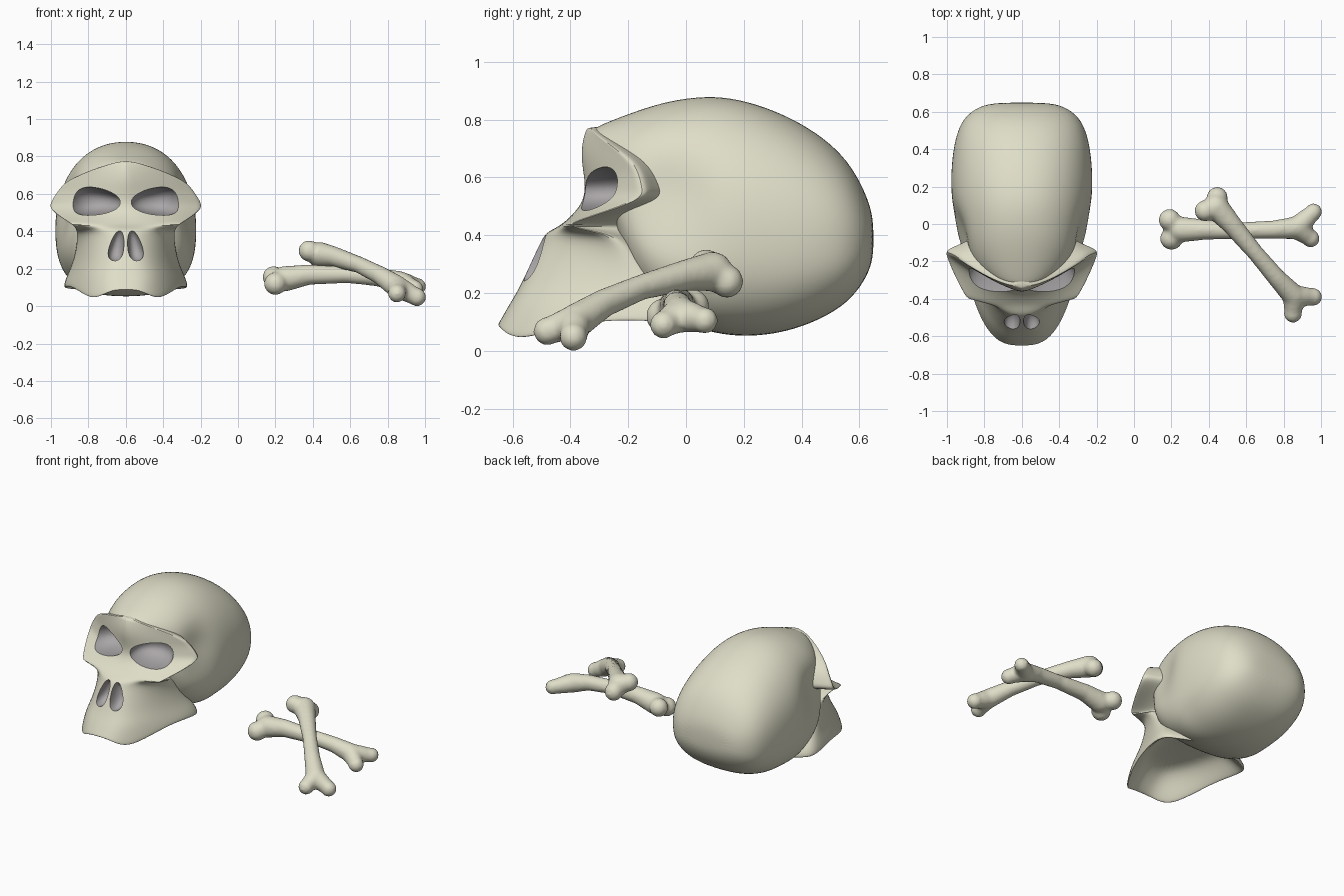
import bpy, bmesh, math
from mathutils import Vector, Matrix

if "Cube" in bpy.data.objects:
    bpy.data.objects.remove(bpy.data.objects["Cube"])

SX = -0.6  # skull centre line


def material(name, col):
    m = bpy.data.materials.new(name)
    m.diffuse_color = (*col, 1)
    m.use_nodes = True
    m.node_tree.nodes["Principled BSDF"].inputs["Base Color"].default_value = m.diffuse_color
    return m


BONE = material("bone", (0.74, 0.73, 0.58))
HOLLOW = material("hollow", (0.40, 0.38, 0.39))


def loft(bm, rings):
    """Skin a stack of closed rings and cap both ends."""
    vs = [[bm.verts.new(p) for p in r] for r in rings]
    n = len(vs[0])
    for a, b in zip(vs, vs[1:]):
        for i in range(n):
            j = (i + 1) % n
            bm.faces.new((a[i], a[j], b[j], b[i]))
    bm.faces.new(vs[0])
    bm.faces.new(vs[-1])


def finish(name, bm, mat):
    bmesh.ops.recalc_face_normals(bm, faces=bm.faces)
    me = bpy.data.meshes.new(name)
    bm.to_mesh(me)
    bm.free()
    me.materials.append(mat)
    ob = bpy.data.objects.new(name, me)
    bpy.context.collection.objects.link(ob)
    return ob


def apply_all(ob, angle=35):
    bpy.ops.object.select_all(action='DESELECT')
    bpy.context.view_layer.objects.active = ob
    ob.select_set(True)
    for m in list(ob.modifiers):
        bpy.ops.object.modifier_apply(modifier=m.name)
    bpy.ops.object.shade_smooth_by_angle(angle=math.radians(angle))


# Cranium: cross-sections from forehead to back (y, bottom, top, half width)
sections = [(-.335, .71, .762, .06), (-.29, .58, .785, .17), (-.2, .24, .822, .30),
            (-.1, .14, .857, .352), (0, .09, .878, .368), (.1, .058, .885, .377),
            (.2, .047, .870, .381), (.3, .055, .837, .378), (.4, .08, .79, .368),
            (.5, .125, .722, .345), (.575, .18, .64, .305), (.63, .26, .53, .23),
            (.65, .33, .45, .13)]
rings = []
for y, z0, z1, w in sections:
    zm = z0 + .45 * (z1 - z0)
    ring = []
    for k in range(28):
        a = math.tau * k / 28
        c, s = math.cos(a), math.sin(a)
        e = 2 / 2.15 if s > 0 else 2 / (3 if y < .15 else 2.6)
        x = w * math.copysign(abs(c) ** e, c)
        z = zm + (z1 - zm if s > 0 else zm - z0) * math.copysign(abs(s) ** e, s)
        # temple hollow behind the brow
        x *= 1 - .2 * math.exp(-((y + .06) / .11) ** 2 - ((z - .54) / .14) ** 2)
        ring.append((SX + x, y, z))
    rings.append(ring)
bm = bmesh.new()
loft(bm, rings)
cranium = finish("cranium", bm, BONE)

# Face: horizontal rings from jaw rim to brow (z, front y, half width, side y, curve)
rows = [(.085, -.655, .35, -.03, 3.1), (.11, -.64, .35, -.03, 3.1), (.16, -.612, .335, -.05, 3),
        (.22, -.575, .305, -.10, 2.8), (.31, -.535, .28, -.16, 2.5),
        (.38, -.502, .275, -.22, 2.2), (.41, -.485, .28, -.28, 2.3),
        (.43, -.44, .295, -.42, 3), (.455, -.41, .335, -.36, 2.6),
        (.49, -.375, .395, -.24, 2.2), (.53, -.355, .437, -.135, 1.7),
        (.57, -.352, .417, -.145, 1.5), (.615, -.358, .385, -.155, 1.4),
        (.665, -.366, .345, -.185, 1.3), (.72, -.362, .22, -.265, 1.2),
        (.755, -.35, .11, -.315, 1.2), (.775, -.342, .03, -.335, 1.2)]
N = 16


def face_ring(z, yf, w, ys, p, rim=0.0, shrink=1.0):
    pts = []
    for i in range(N + 1):
        u = -1 + 2 * i / N
        dz = -rim * math.exp(-((abs(u) - .5) / .2) ** 2)
        dz += rim * .6 * math.exp(-((abs(u) - .88) / .12) ** 2)
        pts.append((w * u, yf + (ys - yf) * abs(u) ** p, z + dz))
    yb = max(ys + .1, -.1)
    pts += [(w * .72, ys + .04, z), (w * .5, yb, z), (-w * .5, yb, z), (-w * .72, ys + .04, z)]
    return [(SX + x * shrink, -.25 + (y + .25) * shrink, zz) for x, y, zz in pts]


jaw = rows[0][1:]
rings = [face_ring(.225, *jaw, shrink=.48), face_ring(.19, *jaw, shrink=.7),
         face_ring(.12, *jaw, rim=.03, shrink=.87), face_ring(.087, *jaw, rim=.045, shrink=.96)]
rings += [face_ring(*r, rim=(.045, .03)[i] if i < 2 else 0) for i, r in enumerate(rows)]
bm = bmesh.new()
loft(bm, rings)
face = finish("face", bm, BONE)


# Eye and nose hollows, carved from both skull parts
def cutter(name, loc, size, rot, taper_x=0, taper_z=0):
    bm = bmesh.new()
    bmesh.ops.create_uvsphere(bm, u_segments=40, v_segments=24, radius=1)
    for v in bm.verts:  # slightly boxy ellipsoid
        x, y, z = (math.copysign(abs(c) ** .88, c) for c in v.co)
        v.co = (x * size[0] * (1 - taper_z * z), y * size[1], z * size[2] * (1 + taper_x * x))
    r = Matrix.Rotation(rot[1], 4, 'Z') @ Matrix.Rotation(rot[0], 4, 'Y')
    bm.transform(Matrix.Translation(loc) @ r)
    ob = finish(name, bm, HOLLOW)
    ob.hide_render = True
    return ob


cutters = []
for s in (-1, 1):
    cutters.append(cutter("eye_hollow", (SX + s * .172, -.34, .56), (.14, .17, .074),
                          (-s * .06, s * .3), taper_x=s * .22))
    cutters.append(cutter("nose_hollow", (SX + s * .047, -.54, .33), (.038, .085, .09),
                          (-s * .2, 0), taper_z=.3))
for ob in (cranium, face):
    sub = ob.modifiers.new("round", 'SUBSURF')
    sub.levels = sub.render_levels = 2
    for c in cutters:
        b = ob.modifiers.new("carve", 'BOOLEAN')
        b.operation, b.object, b.solver = 'DIFFERENCE', c, 'EXACT'
        b.material_mode = 'TRANSFER'
    apply_all(ob)
for c in cutters:
    bpy.data.objects.remove(c)


# Crossed bones: a tapered shaft with two knuckles at each end
def tube(bm, pts, radii):
    pts = [Vector(p) for p in pts]
    rings = []
    for i, (p, r) in enumerate(zip(pts, radii)):
        d = pts[min(i + 1, len(pts) - 1)] - pts[max(i - 1, 0)]
        q = d.to_track_quat('Z', 'Y')
        rings.append([p + q @ Vector((r * math.cos(a), r * math.sin(a), 0))
                      for a in (math.tau * k / 16 for k in range(16))])
    loft(bm, rings)


def long_bone(name, shaft, knobs, r):
    bm = bmesh.new()
    tube(bm, shaft, [.07, .055, .045, .05, .062])
    for i, k in enumerate(knobs):
        end = Vector(shaft[0] if i < 2 else shaft[-1])
        k = Vector(k)
        bmesh.ops.create_uvsphere(bm, u_segments=16, v_segments=10, radius=r[i],
                                  matrix=Matrix.Translation(k))
        tube(bm, [end, (end + k) / 2, k], [.06, .054, r[i] * .9])
    for end, e in ((shaft[0], .068), (shaft[-1], .06)):
        bmesh.ops.create_uvsphere(bm, u_segments=16, v_segments=10, radius=e,
                                  matrix=Matrix.Translation(end))
    ob = finish(name, bm, BONE)
    m = ob.modifiers.new("fuse", 'REMESH')
    m.mode, m.voxel_size = 'VOXEL', .011
    m = ob.modifiers.new("soften", 'SMOOTH')
    m.iterations = 10
    apply_all(ob, 60)


long_bone("lower_bone",
          [(.245, -.03, .145), (.38, -.03, .168), (.58, -.035, .168), (.75, -.03, .155), (.87, -.02, .125)],
          [(.19, .022, .155), (.2, -.078, .12), (.96, .065, .105), (.945, -.078, .09)],
          (.06, .062, .047, .049))
long_bone("upper_bone",
          [(.435, .095, .275), (.52, .0, .262), (.65, -.155, .22), (.76, -.285, .165), (.855, -.385, .10)],
          [(.445, .142, .24), (.38, .07, .295), (.85, -.48, .068), (.957, -.39, .048)],
          (.058, .058, .05, .05))
